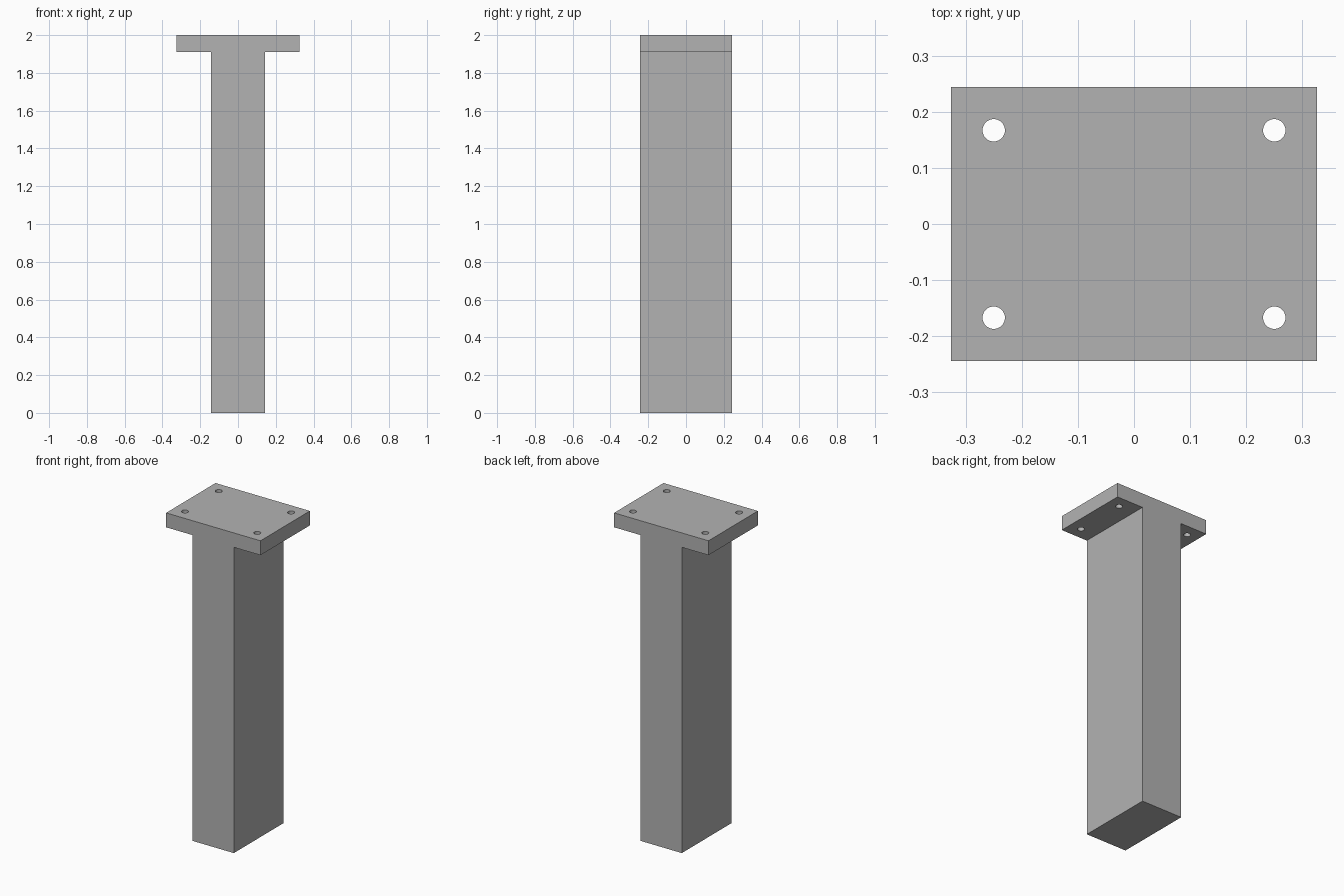
import bpy
import bmesh

if "Cube" in bpy.data.objects:
    bpy.data.objects.remove(bpy.data.objects["Cube"], do_unlink=True)

HEIGHT, PLATE_BOTTOM = 2.0, 1.91
PLATE_X, LEG_X, HALF_Y = 0.326, 0.142, 0.244
HOLE_X, HOLE_Y, HOLE_RADIUS = 0.25, 0.167, 0.02

grey = bpy.data.materials.new("plain_grey")
grey.use_nodes = True
colour = (0.45, 0.45, 0.45, 1)
grey.diffuse_color = colour
grey.node_tree.nodes["Principled BSDF"].inputs["Base Color"].default_value = colour


def add_object(name, bm):
    bmesh.ops.recalc_face_normals(bm, faces=bm.faces)
    mesh = bpy.data.meshes.new(name)
    bm.to_mesh(mesh)
    bm.free()
    mesh.materials.append(grey)
    obj = bpy.data.objects.new(name, mesh)
    bpy.context.collection.objects.link(obj)
    return obj


# Leg and mounting plate: one T-shaped profile extruded front to back
half = [(LEG_X, 0), (LEG_X, PLATE_BOTTOM), (PLATE_X, PLATE_BOTTOM), (PLATE_X, HEIGHT)]
profile = half + [(-x, z) for x, z in reversed(half)]
bm = bmesh.new()
face = bm.faces.new([bm.verts.new((x, -HALF_Y, z)) for x, z in profile])
extruded = bmesh.ops.extrude_face_region(bm, geom=[face], use_keep_orig=True)
moved = [g for g in extruded["geom"] if isinstance(g, bmesh.types.BMVert)]
bmesh.ops.translate(bm, verts=moved, vec=(0, 2 * HALF_Y, 0))
leg = add_object("leg_with_mounting_plate", bm)

# Bolt hole cutters, one in each corner of the plate
bm = bmesh.new()
for sx in (-1, 1):
    for sy in (-1, 1):
        hole = bmesh.ops.create_cone(bm, cap_ends=True, segments=32, depth=0.3,
                                     radius1=HOLE_RADIUS, radius2=HOLE_RADIUS)
        bmesh.ops.translate(bm, verts=hole["verts"],
                            vec=(sx * HOLE_X, sy * HOLE_Y, HEIGHT))
cutter = add_object("bolt_hole_cutter", bm)
cutter.hide_render = True

# Cut the holes, then discard the cutter
cut = leg.modifiers.new("bolt_holes", "BOOLEAN")
cut.operation = "DIFFERENCE"
cut.solver = "EXACT"
cut.object = cutter
bpy.ops.object.select_all(action="DESELECT")
bpy.context.view_layer.objects.active = leg
leg.select_set(True)
bpy.ops.object.modifier_apply(modifier=cut.name)
bpy.data.objects.remove(cutter, do_unlink=True)
bpy.ops.object.shade_smooth_by_angle()
